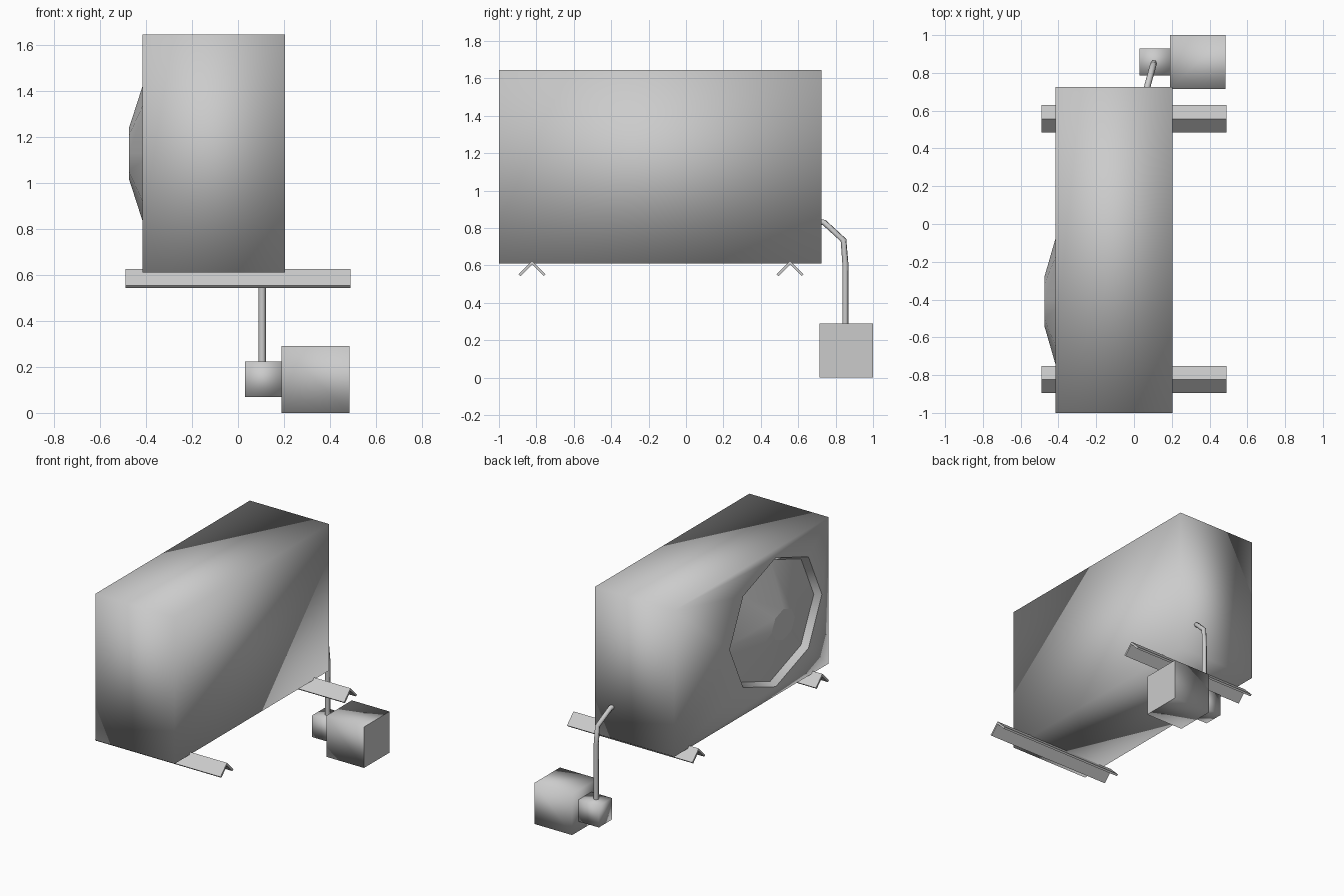
import bpy, bmesh
from math import cos, sin, pi

if "Cube" in bpy.data.objects:
    bpy.data.objects.remove(bpy.data.objects["Cube"])


def finish(name, bm):
    for f in bm.faces:
        f.smooth = True
    me = bpy.data.meshes.new(name)
    bm.to_mesh(me)
    bm.free()
    ob = bpy.data.objects.new(name, me)
    bpy.context.collection.objects.link(ob)
    return ob


def box_bm(lo, hi):
    bm = bmesh.new()
    bmesh.ops.create_cube(bm, size=1)
    for v in bm.verts:
        v.co = [(a + b) / 2 + c * (b - a) for a, b, c in zip(lo, hi, v.co)]
    return bm


# Fan octagons on the left face: (x, y radius, z radius)
FAN_Y, FAN_Z = -0.41, 1.128
HOLE = (-0.415, 0.515, 0.456)
RIM = (-0.371, 0.487, 0.43)
HUB = (-0.475, 0.128, 0.108)


def octagon(bm, ring):
    x, ry, rz = ring
    return [bm.verts.new((x, FAN_Y + ry * cos(i * pi / 4), FAN_Z + rz * sin(i * pi / 4)))
            for i in range(8)]


def fan_band(name, outer, inner):
    bm = bmesh.new()
    a, b = octagon(bm, outer), octagon(bm, inner)
    for i in range(8):
        j = (i + 1) % 8
        bm.faces.new((a[i], b[i], b[j], a[j]))
    return finish(name, bm)


# Main casing with an octagonal opening in its left face
bm = box_bm((-0.415, -1, 0.61), (0.205, 0.725, 1.645))
left = min(bm.faces, key=lambda f: f.calc_center_median().x)
border = list(left.edges)
bmesh.ops.delete(bm, geom=[left], context='FACES_ONLY')
ring = octagon(bm, HOLE)
border += [bm.edges.new((ring[i], ring[(i + 1) % 8])) for i in range(8)]
bmesh.ops.triangle_fill(bm, edges=border, use_beauty=True, normal=(-1, 0, 0))
bmesh.ops.recalc_face_normals(bm, faces=bm.faces)
finish("casing", bm)

# Fan recess wall, conical grille and hub
fan_band("fan_recess", HOLE, RIM)
fan_band("fan_grille", RIM, HUB)
bm = bmesh.new()
bm.faces.new(octagon(bm, HUB)[::-1])
finish("fan_hub", bm)

# Angle-iron support rails
PROFILE = [(0, 0.625), (0.072, 0.553), (0.062, 0.543), (0, 0.605),
           (-0.062, 0.543), (-0.072, 0.553)]
for name, y0 in (("front_rail", -0.823), ("back_rail", 0.557)):
    bm = bmesh.new()
    face = bm.faces.new([bm.verts.new((-0.49, y0 + y, z)) for y, z in PROFILE])
    ext = bmesh.ops.extrude_face_region(bm, geom=[face], use_keep_orig=True)
    moved = [g for g in ext["geom"] if isinstance(g, bmesh.types.BMVert)]
    bmesh.ops.translate(bm, vec=(0.98, 0, 0), verts=moved)
    bmesh.ops.recalc_face_normals(bm, faces=bm.faces)
    for e in bm.edges:
        e.smooth = False
    finish(name, bm)

# Pump: large housing with a crisp end, and small connector block
bm = box_bm((0.19, 0.715, 0), (0.485, 1, 0.29))
for e in max(bm.faces, key=lambda f: f.calc_center_median().x).edges:
    e.smooth = False
finish("pump_housing", bm)
finish("pump_connector", box_bm((0.03, 0.785, 0.07), (0.19, 0.93, 0.223)))

# Bent drain pipe
curve = bpy.data.curves.new("drain_pipe", 'CURVE')
curve.dimensions = '3D'
curve.bevel_depth = 0.017
curve.bevel_resolution = 1
curve.use_fill_caps = True
PATH = [(0.068, 0.71, 0.832), (0.073, 0.738, 0.83), (0.102, 0.842, 0.735),
        (0.105, 0.852, 0.61), (0.105, 0.852, 0.2)]
spline = curve.splines.new('POLY')
spline.points.add(len(PATH) - 1)
for p, co in zip(spline.points, PATH):
    p.co = (*co, 1)
pipe = bpy.data.objects.new("drain_pipe", curve)
bpy.context.collection.objects.link(pipe)
bpy.context.view_layer.objects.active = pipe
pipe.select_set(True)
bpy.ops.object.convert(target='MESH')
bpy.ops.object.shade_smooth()
